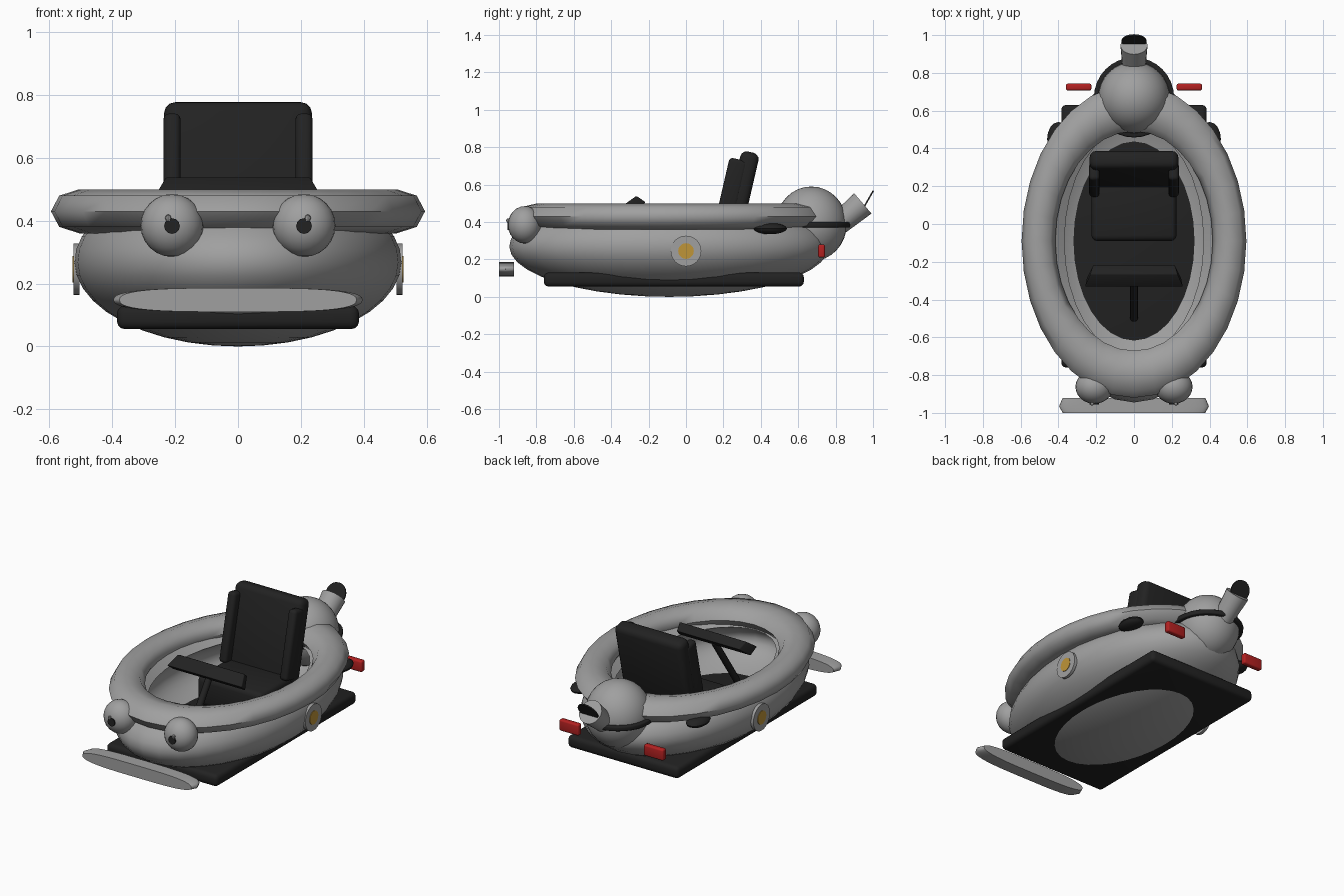
import bpy, bmesh
from math import radians, pi, sin, cos
from mathutils import Vector, Matrix

cube = bpy.data.objects.get("Cube")
if cube:
    bpy.data.objects.remove(cube, do_unlink=True)


def material(name, r, g, b):
    m = bpy.data.materials.new(name)
    m.use_nodes = True
    m.diffuse_color = (r, g, b, 1)
    m.node_tree.nodes["Principled BSDF"].inputs["Base Color"].default_value = (r, g, b, 1)
    return m


GREY = material("body grey", 0.35, 0.35, 0.35)
BLACK = material("trim black", 0.016, 0.016, 0.016)
RED = material("lamp red", 0.45, 0.015, 0.015)
GOLD = material("badge gold", 0.52, 0.3, 0.04)


def finish(name, bm, mat, matrix=None, bevel=0, segments=3, angle=40):
    """Turn a bmesh into a shaded object, optionally with rounded edges."""
    if matrix:
        bm.transform(matrix)
    bmesh.ops.recalc_face_normals(bm, faces=bm.faces)
    mesh = bpy.data.meshes.new(name)
    bm.to_mesh(mesh)
    bm.free()
    mesh.materials.append(mat)
    ob = bpy.data.objects.new(name, mesh)
    bpy.context.collection.objects.link(ob)
    bpy.context.view_layer.objects.active = ob
    ob.select_set(True)
    if bevel:
        mod = ob.modifiers.new("rounding", "BEVEL")
        mod.width, mod.segments = bevel, segments
        bpy.ops.object.modifier_apply(modifier=mod.name)
    bpy.ops.object.shade_smooth_by_angle(angle=radians(angle))
    ob.select_set(False)
    return ob


def place(loc, scale=(1, 1, 1), rot_x=0):
    return (Matrix.Translation(loc) @ Matrix.Rotation(radians(rot_x), 4, "X")
            @ Matrix.Diagonal((*scale, 1)))


def box(name, loc, size, mat, bevel=0.02, rot_x=0):
    bm = bmesh.new()
    bmesh.ops.create_cube(bm, size=1)
    return finish(name, bm, mat, place(loc, size, rot_x), bevel)


def ball(name, loc, radii, mat, segs=24):
    bm = bmesh.new()
    bmesh.ops.create_uvsphere(bm, u_segments=segs, v_segments=segs // 2, radius=1)
    return finish(name, bm, mat, place(loc, radii))


def rod(name, a, b, r1, r2, mat, segs=20, bevel=0):
    a, b = Vector(a), Vector(b)
    bm = bmesh.new()
    bmesh.ops.create_cone(bm, cap_ends=True, segments=segs, radius1=r1, radius2=r2,
                          depth=(b - a).length)
    turn = (b - a).to_track_quat("Z", "Y").to_matrix().to_4x4()
    return finish(name, bm, mat, Matrix.Translation((a + b) / 2) @ turn, bevel)


def lathe(name, profile, mat, matrix, steps=32, angle=40):
    """Revolve a closed (radius, height) loop around z."""
    bm = bmesh.new()
    rings = [[bm.verts.new((r * cos(2 * pi * i / steps), r * sin(2 * pi * i / steps), z))
              for r, z in profile] for i in range(steps)]
    n = len(profile)
    for i in range(steps):
        p, q = rings[i], rings[(i + 1) % steps]
        for j in range(n):
            k = (j + 1) % n
            bm.faces.new((p[j], q[j], q[k], p[k]))
    bmesh.ops.remove_doubles(bm, verts=bm.verts, dist=0.0005)
    return finish(name, bm, mat, matrix, angle=angle)


def prism(name, outline, half, mat, bevel=0):
    """Extrude an (y, z) outline across x; half gives each point's half width."""
    bm = bmesh.new()
    sides = [[bm.verts.new((s * h, y, z)) for (y, z), h in zip(outline, half)] for s in (-1, 1)]
    bm.faces.new(sides[0])
    bm.faces.new(sides[1])
    n = len(outline)
    for j in range(n):
        k = (j + 1) % n
        bm.faces.new((sides[0][j], sides[0][k], sides[1][k], sides[1][j]))
    return finish(name, bm, mat, None, bevel)


# Hull: a thick open bowl, outer skin upward then inner skin downward
angles = [radians(-90 + 125 * i / 14) for i in range(15)]
outer = [(max(cos(a), 0), 0.27 + 0.27 * sin(a)) for a in angles]
inner = [(0.865 * max(cos(a), 0), 0.27 + 0.2 * sin(a)) for a in reversed(angles)]
lathe("hull", outer + inner, GREY, place((0, -0.09, 0), (0.52, 0.855, 1)))

# Inflated rim around the cockpit
tube = [(0.85 + 0.15 * cos(pi * i / 4), 0.07 * sin(pi * i / 4)) for i in range(8)]
lathe("rim", tube, GREY, place((0, -0.09, 0.43), (0.595, 0.83, 1)), angle=60)

# Running board, which is also the cockpit floor
box("running_board", (0, -0.065, 0.0925), (0.77, 1.39, 0.075), BLACK, 0.025)

# Rear dome with its black collar
ball("rear_dome", (0, 0.67, 0.39), (0.19, 0.19, 0.2), GREY, 32)
rod("dome_collar", (0, 0.67, 0.37), (0, 0.67, 0.4), 0.212, 0.212, BLACK, 32, 0.008)

# Tail pipe with a hinged flap
rod("tail_pipe", (0, 0.8, 0.376), (0, 0.945, 0.5), 0.058, 0.072, GREY, 20)
rod("pipe_flap", (0, 0.965, 0.512), (0, 0.972, 0.508), 0.066, 0.066, BLACK, 20)

# Seat
box("seat_cushion", (0, 0.07, 0.25), (0.45, 0.32, 0.18), BLACK, 0.03)
box("seat_back", (0, 0.29, 0.53), (0.47, 0.1, 0.5), BLACK, 0.035, -13)

# Dashboard and steering column
prism("dashboard", [(-0.335, 0.49), (-0.265, 0.54), (-0.215, 0.505), (-0.285, 0.45)],
      [0.26, 0.23, 0.215, 0.25], BLACK, 0.006)
rod("steering_column", (0, -0.28, 0.47), (0, -0.5, 0.15), 0.02, 0.02, BLACK, 12)

# Front bumper: a flat rounded bar
bm = bmesh.new()
loop = []
for i in range(40):
    c, s = cos(2 * pi * i / 40), sin(2 * pi * i / 40)
    loop.append((0.385 * abs(c) ** 0.55 * (1 if c > 0 else -1),
                 0.148 + 0.038 * abs(s) ** 0.8 * (1 if s > 0 else -1)))
layers = [[bm.verts.new((x * f, y, z)) for x, z in loop]
          for y, f in ((-1, 0.98), (-0.965, 1.03), (-0.92, 0.98))]
bm.faces.new(layers[0])
bm.faces.new(layers[-1])
for p, q in zip(layers, layers[1:]):
    for j in range(40):
        bm.faces.new((p[j], p[(j + 1) % 40], q[(j + 1) % 40], q[j]))
finish("front_bumper", bm, GREY)

# Mirrored pairs
for side, s in (("left", 1), ("right", -1)):
    box(side + "_seat_bolster", (s * 0.21, 0.235, 0.53), (0.055, 0.1, 0.42), BLACK, 0.02, -13)
    ball(side + "_eye", (s * 0.21, -0.862, 0.385), (0.1, 0.09, 0.1), GREY)
    rod(side + "_pupil", (s * 0.21, -0.94, 0.383), (s * 0.21, -0.955, 0.383), 0.025, 0.025, BLACK, 12)
    ball(side + "_eye_pin", (s * 0.222, -0.952, 0.408), (0.01, 0.01, 0.012), GREY, 8)
    rod(side + "_badge", (s * 0.505, 0, 0.245), (s * 0.524, 0, 0.245), 0.082, 0.082, GREY, 24)
    rod(side + "_badge_centre", (s * 0.522, 0, 0.245), (s * 0.527, 0, 0.245), 0.042, 0.042, GOLD, 20)
    box(side + "_tail_lamp", (s * 0.293, 0.725, 0.245), (0.135, 0.036, 0.07), RED, 0.01)
    ball(side + "_rim_pad", (s * 0.4, 0.45, 0.365), (0.06, 0.09, 0.03), BLACK, 16)
